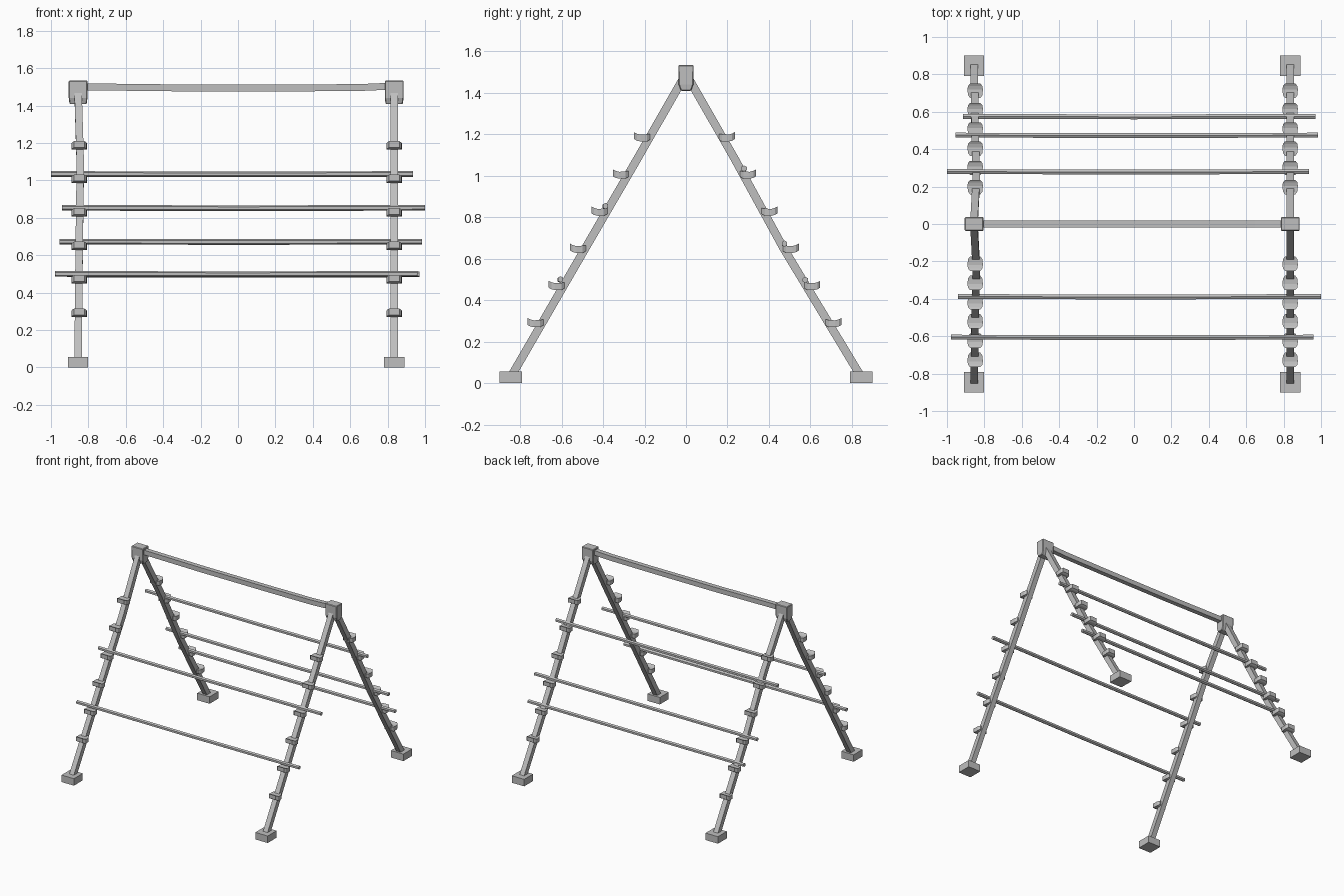
import bpy, bmesh, math
from mathutils import Vector

cube = bpy.data.objects.get("Cube")
if cube:
    bpy.data.objects.remove(cube, do_unlink=True)

GREY = (0.52, 0.52, 0.52, 1)
mat = bpy.data.materials.new("plain grey")
mat.use_nodes = True
mat.diffuse_color = GREY
mat.node_tree.nodes["Principled BSDF"].inputs["Base Color"].default_value = GREY
mat.node_tree.nodes["Principled BSDF"].inputs["Roughness"].default_value = 0.8


def loft(name, rings):
    """Skin a list of equal-length rings of points and cap both ends."""
    bm = bmesh.new()
    loops = [[bm.verts.new(p) for p in ring] for ring in rings]
    n = len(loops[0])
    for a, b in zip(loops, loops[1:]):
        for i in range(n):
            j = (i + 1) % n
            bm.faces.new((a[i], a[j], b[j], b[i]))
    bm.faces.new(loops[0][::-1])
    bm.faces.new(loops[-1])
    bmesh.ops.recalc_face_normals(bm, faces=bm.faces)
    mesh = bpy.data.meshes.new(name)
    bm.to_mesh(mesh)
    bm.free()
    mesh.materials.append(mat)
    obj = bpy.data.objects.new(name, mesh)
    bpy.context.collection.objects.link(obj)
    return obj


def tube(name, path, radius, sides):
    """Straight-ish faceted bar following a few points."""
    path = [Vector(p) for p in path]
    axis = (path[-1] - path[0]).normalized()
    u = axis.cross(Vector((0, 0, 1))).normalized()
    v = axis.cross(u)
    angles = [2 * math.pi * (i + 0.5) / sides for i in range(sides)]
    return loft(name, [[p + radius * (math.cos(t) * u + math.sin(t) * v) for t in angles]
                       for p in path])


def block(name, x, y, levels):
    """Upright box from (half width, half depth, height) levels."""
    return loft(name, [[(x + sx * w, y + sy * d, z)
                        for sx, sy in ((-1, -1), (1, -1), (1, 1), (-1, 1))]
                       for w, d, z in levels])


def cup(name, x, y, z, out):
    """Small scooped rest: distance, half width, bottom and top of each station."""
    stations = [(-0.036, 0.027, -0.012, 0.016), (-0.02, 0.039, -0.021, 0.014),
                (0.01, 0.041, -0.021, 0.012), (0.028, 0.039, -0.017, 0.017),
                (0.041, 0.028, -0.009, 0.024)]
    return loft(name, [[(x - w, y + out * d, z + low), (x + w, y + out * d, z + low),
                        (x + w, y + out * d, z + high), (x - w, y + out * d, z + high)]
                       for d, w, low, high in stations])


# End frames: foot, leg and cups on each slope, joined by a head block
for side, x in (("right", -0.855), ("left", 0.835)):
    inner = 0.012 if side == "right" else 0
    for end, out, bend in (("front", -1, 0), ("back", 1, 0.015)):
        tag = f"{end}_{side}"
        block("foot_" + tag, x, out * 0.845, [(0.054, 0.055, 0), (0.054, 0.055, 0.055)])
        tube("leg_" + tag, [(x, out * 0.838, 0.04),
                            (x + inner / 2, out * (0.485 - bend), 0.65),
                            (x + inner, out * 0.235, 1.08),
                            (x, out * 0.012, 1.47)], 0.028, 4)
        for i in range(6):
            cup(f"cup_{tag}_{i + 1}", x + inner / 2, out * (0.209 - bend + 0.103 * i),
                1.185 - 0.179 * i, out)
    head = block("head_block_" + side, x, 0,
                 [(0.046, 0.024, 1.408), (0.05, 0.036, 1.44), (0.05, 0.037, 1.533)])
    bevel = head.modifiers.new("soft corners", "BEVEL")
    bevel.width = 0.004
    bevel.segments = 1

# Ridge beam between the head blocks
tube("ridge_beam", [(-0.83, 0, 1.5), (-0.3, 0, 1.494), (0.3, 0, 1.494),
                    (0.65, 0, 1.496), (0.81, 0, 1.503)], 0.026, 4)

# Loose poles resting in the cups: x start, x end, y, z
poles = [(-1.0, 0.935, 0.28, 1.034), (-0.955, 0.983, 0.475, 0.672),
         (-0.913, 0.97, 0.575, 0.497), (-0.942, 1.0, -0.388, 0.853),
         (-0.978, 0.96, -0.605, 0.5)]
for i, (x0, x1, y, z) in enumerate(poles):
    tube(f"pole_{i + 1}", [(x0, y, z), (0, y - 0.002, z - 0.002), (x1, y, z)], 0.015, 6)
